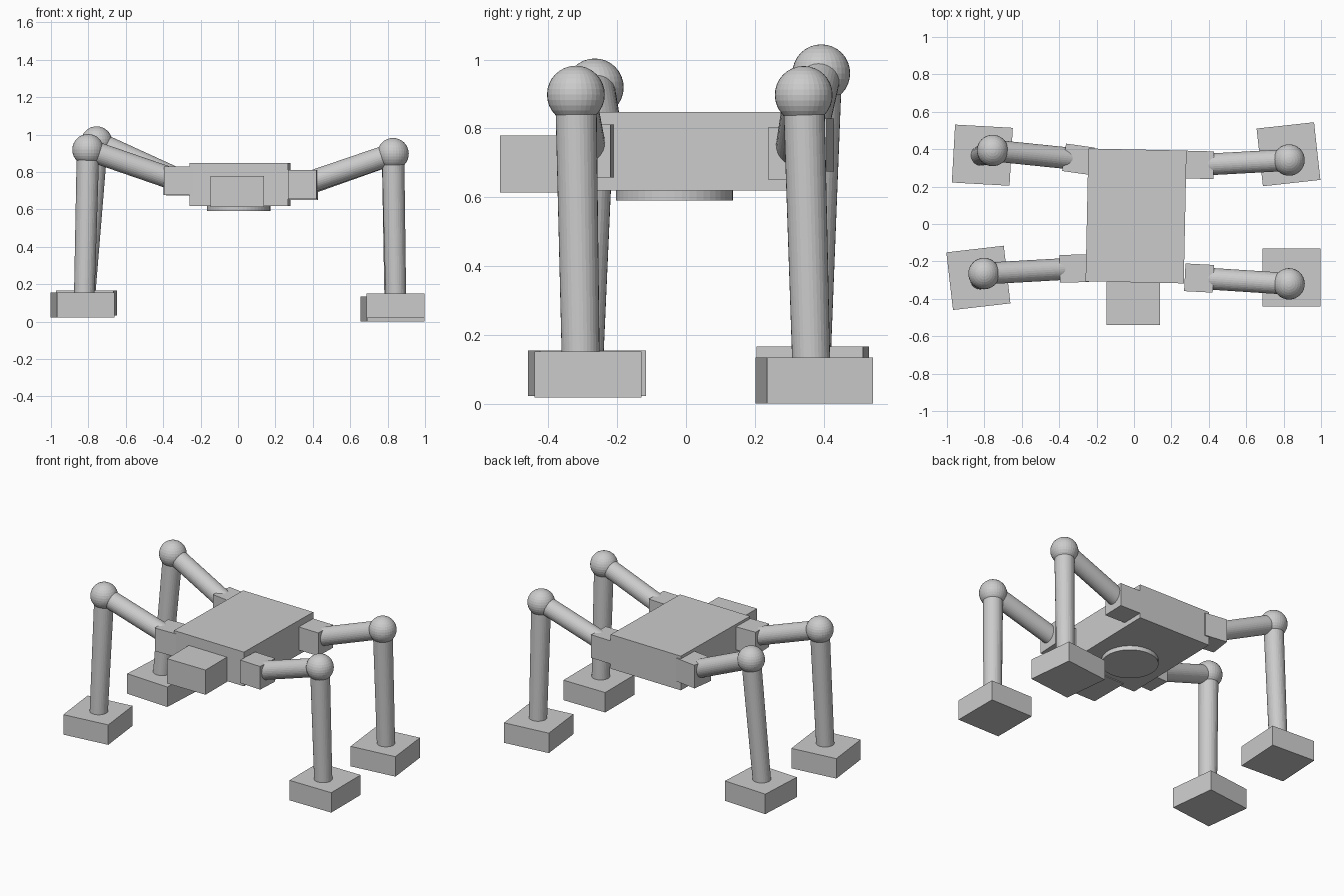
import bpy
from math import radians
from mathutils import Vector

if "Cube" in bpy.data.objects:
    bpy.data.objects.remove(bpy.data.objects["Cube"])


def box(name, centre, size, turn=0):
    bpy.ops.mesh.primitive_cube_add(size=1, location=centre, rotation=(0, 0, radians(turn)))
    ob = bpy.context.object
    ob.name = name
    ob.scale = size
    bpy.ops.object.transform_apply(location=False, rotation=False, scale=True)
    return ob


def rod(name, a, b, ra, rb, sides=32):
    a, b = Vector(a), Vector(b)
    d = b - a
    bpy.ops.mesh.primitive_cone_add(vertices=sides, radius1=ra, radius2=rb, depth=d.length,
                                    location=(a + b) / 2)
    ob = bpy.context.object
    ob.name = name
    ob.rotation_euler = d.to_track_quat('Z', 'Y').to_euler()
    return ob


# Central body, head block and belly disc
box("body", (0.011, 0.043, 0.733), (0.525, 0.71, 0.228), -1.2)
box("head", (-0.004, -0.405, 0.696), (0.285, 0.27, 0.165))
rod("belly_disc", (0.003, -0.034, 0.591), (0.003, -0.034, 0.64), 0.17, 0.17, 48)

# Legs: hip centre, hip turn, knee centre, ankle, foot centre, foot turn
legs = {
    "front_right": ((0.348, -0.289, 0.734), -3, (0.829, -0.320, 0.898),
                    (0.844, -0.306, 0.13), (0.842, -0.285, 0.085), 0),
    "back_right": ((0.350, 0.316, 0.727), -1.5, (0.829, 0.342, 0.897),
                   (0.838, 0.364, 0.11), (0.826, 0.373, 0.067), 6.3),
    "front_left": ((-0.320, -0.238, 0.753), 1.5, (-0.802, -0.265, 0.919),
                   (-0.822, -0.295, 0.13), (-0.832, -0.288, 0.088), 6.6),
    "back_left": ((-0.298, 0.346, 0.751), -8, (-0.756, 0.393, 0.960),
                  (-0.818, 0.366, 0.14), (-0.811, 0.368, 0.099), -3.2),
}
for side, (hip, hip_turn, knee, ankle, foot, foot_turn) in legs.items():
    box(side + "_hip", hip, (0.153, 0.148, 0.154), hip_turn)
    rod(side + "_upper_leg", hip, knee, 0.058, 0.058)
    bpy.ops.mesh.primitive_uv_sphere_add(segments=32, ring_count=16, radius=0.084, location=knee)
    bpy.context.object.name = side + "_knee"
    rod(side + "_lower_leg", ankle, knee, 0.055, 0.06)
    box(side + "_foot", foot, (0.309, 0.31, 0.133), foot_turn)
